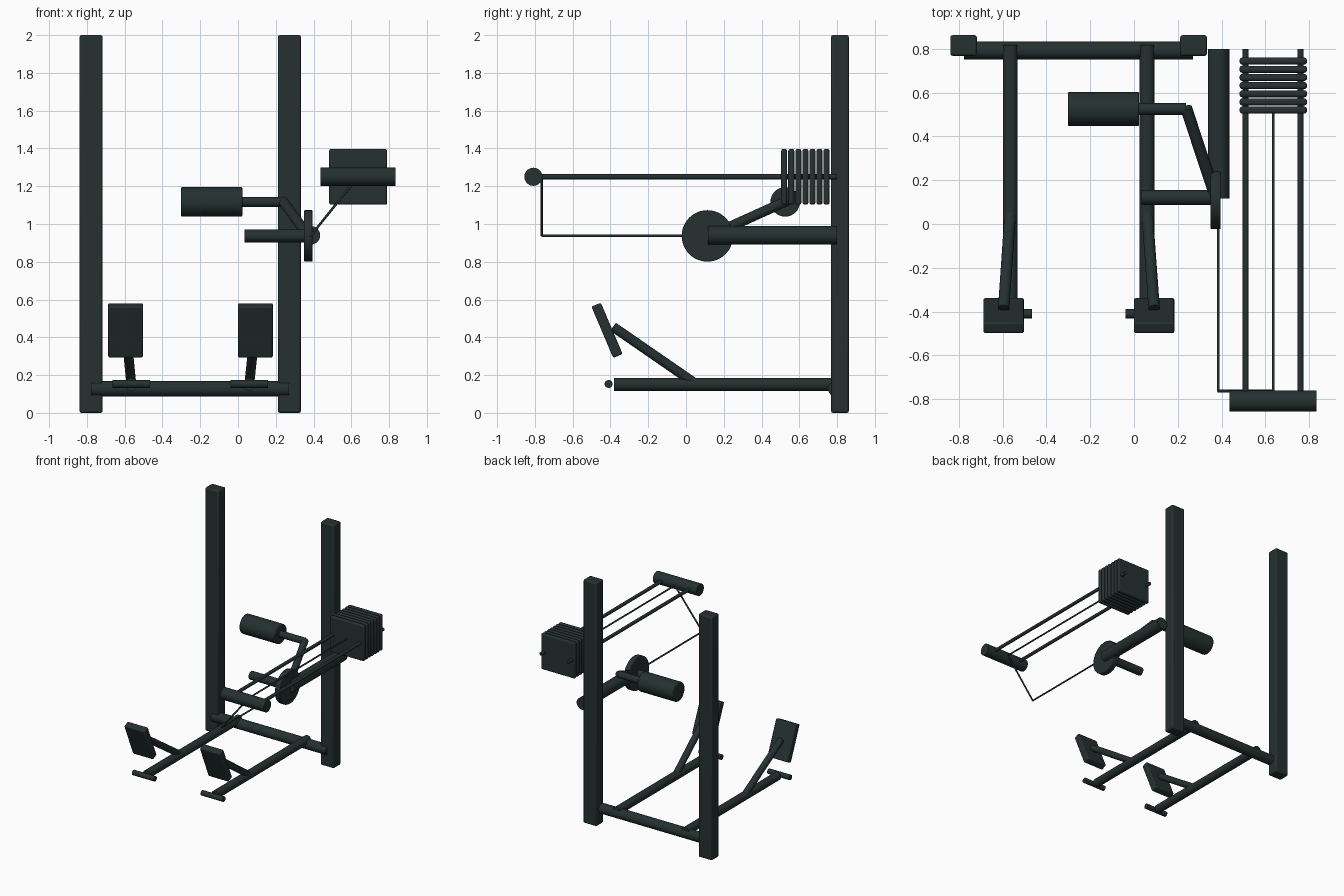
import bpy, bmesh, math
from mathutils import Vector, Matrix

cube = bpy.data.objects.get("Cube")
if cube:
    bpy.data.objects.remove(cube, do_unlink=True)

# Dark painted steel
COL = (0.019, 0.030, 0.030, 1.0)
steel = bpy.data.materials.new("dark_green_grey")
steel.use_nodes = True
steel.diffuse_color = COL
bsdf = steel.node_tree.nodes["Principled BSDF"]
bsdf.inputs["Base Color"].default_value = COL
bsdf.inputs["Roughness"].default_value = 0.6


def finish(name, bm, bevel=0.0, segments=2):
    mesh = bpy.data.meshes.new(name)
    bm.to_mesh(mesh)
    bm.free()
    mesh.materials.append(steel)
    ob = bpy.data.objects.new(name, mesh)
    bpy.context.collection.objects.link(ob)
    if bevel:
        mod = ob.modifiers.new("Bevel", "BEVEL")
        mod.width, mod.segments = bevel, segments
        mod.limit_method = "ANGLE"
    bpy.ops.object.select_all(action="DESELECT")
    ob.select_set(True)
    bpy.context.view_layer.objects.active = ob
    bpy.ops.object.shade_smooth_by_angle(angle=math.radians(35))
    return ob


def box(name, center, size, bevel=0.0, segments=2, tilt_x=0.0):
    bm = bmesh.new()
    bmesh.ops.create_cube(bm, size=1.0)
    bmesh.ops.scale(bm, vec=size, verts=bm.verts)
    bm.transform(Matrix.Translation(center) @ Matrix.Rotation(tilt_x, 4, "X"))
    return finish(name, bm, bevel, segments)


def rod(name, a, b, radius, bevel=0.0, sides=32):
    """Capped cylinder between two points."""
    a, b = Vector(a), Vector(b)
    d = b - a
    bm = bmesh.new()
    bmesh.ops.create_cone(bm, cap_ends=True, segments=sides, radius1=radius,
                          radius2=radius, depth=d.length)
    rot = d.to_track_quat("Z", "Y").to_matrix().to_4x4()
    bm.transform(Matrix.Translation((a + b) / 2) @ rot)
    return finish(name, bm, bevel)


# Upright posts and the bar joining them at the foot
for side, x in (("right", -0.778), ("left", 0.272)):
    box(f"{side}_post", (x, 0.815, 1.0), (0.122, 0.094, 2.0), 0.01)
rod("rear_crossbar", (-0.777, 0.793, 0.127), (0.27, 0.793, 0.127), 0.041)

# Floor rails, each with a foot bar, strut and tilted foot pad
for side, x, pad_x in (("right", -0.565, -0.595), ("left", 0.06, 0.092)):
    rod(f"{side}_floor_rail", (x, -0.38, 0.151), (x, 0.817, 0.151), 0.034)
    rod(f"{side}_foot_bar", (x - 0.099, -0.41, 0.153), (x + 0.099, -0.41, 0.153), 0.021)
    rod(f"{side}_pad_strut", (x, 0.05, 0.155), (pad_x, -0.385, 0.455), 0.026)
    box(f"{side}_foot_pad", (pad_x, -0.418, 0.437), (0.185, 0.054, 0.295),
        0.008, tilt_x=math.radians(23))

# Pivot support, cam disc and handle
rod("pivot_support", (0.386, 0.117, 0.94), (0.386, 0.80, 0.94), 0.049)
rod("cam_disc", (0.35, 0.113, 0.937), (0.395, 0.113, 0.937), 0.136, 0.004, 48)
rod("handle", (0.035, 0.121, 0.937), (0.36, 0.121, 0.937), 0.034)

# Lever arm with padded roller
rod("lever_arm", (0.372, 0.125, 0.937), (0.238, 0.53, 1.12), 0.027)
rod("roller_axle", (0.0, 0.525, 1.117), (0.238, 0.525, 1.117), 0.027)
rod("roller_pad", (-0.302, 0.525, 1.117), (0.023, 0.525, 1.117), 0.078, 0.006)

# Weight stack on two guide rods
for side, x in (("right", 0.51), ("left", 0.76)):
    rod(f"{side}_guide_rod", (x, -0.80, 1.25), (x, 0.80, 1.25), 0.0135, sides=20)
rod("front_pulley_bar", (0.437, -0.808, 1.25), (0.833, -0.808, 1.25), 0.048)
for i in range(7):
    box(f"weight_plate_{i + 1}", (0.636, 0.52 + i * 0.0373, 1.25),
        (0.308, 0.032, 0.296), 0.012, 3)

# Cable from the stack, down at the front, back to the cam disc
path = [(0.636, 0.51, 1.25), (0.636, -0.763, 1.25),
        (0.385, -0.763, 0.938), (0.385, 0.0, 0.938)]
for name, a, b in zip(("upper_cable", "front_cable", "lower_cable"), path, path[1:]):
    rod(name, a, b, 0.0065, sides=12)
